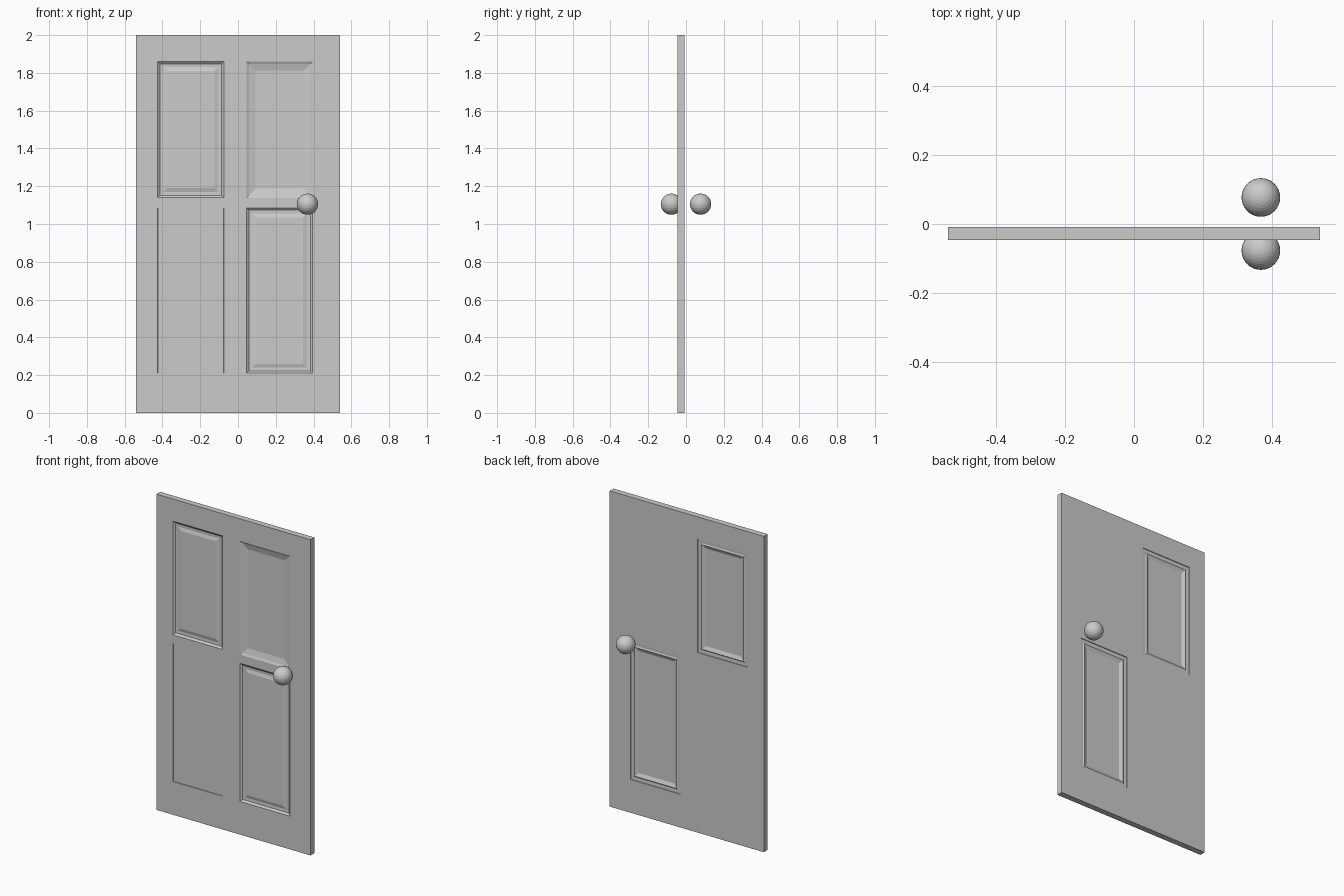
import bpy, bmesh

if "Cube" in bpy.data.objects:
    bpy.data.objects.remove(bpy.data.objects["Cube"])

XS = [-0.54, -0.425, -0.075, 0.045, 0.395, 0.54]
ZS = [0, 0.21, 1.085, 1.14, 1.86, 2.0]
FRONT, BACK = -0.046, -0.008

# Panel profiles: successive (inset width, depth change) steps
RAISED = [(0.012, -0.010), (0.018, -0.001), (0.020, 0.006)]
SLOPED = [(0.012, -0.006), (0.035, -0.009)]
FLAT = [(0.001, -0.004)]
REAR = [(0.001, -0.004), (0.020, -0.001), (0.008, 0.004), (0.022, -0.010)]

# Door slab: gridded front and back joined by a rim
bm = bmesh.new()
n, m = len(XS), len(ZS)
f = {(i, j): bm.verts.new((XS[i], FRONT, ZS[j])) for i in range(n) for j in range(m)}
b = {(i, j): bm.verts.new((XS[i], BACK, ZS[j])) for i in range(n) for j in range(m)}
cells = {}
for i in range(n - 1):
    for j in range(m - 1):
        loop = [(i, j), (i + 1, j), (i + 1, j + 1), (i, j + 1)]
        cells["front", i, j] = bm.faces.new([f[k] for k in loop])
        cells["back", i, j] = bm.faces.new([b[k] for k in reversed(loop)])
rim = [(i, 0) for i in range(n - 1)] + [(n - 1, j) for j in range(m - 1)]
rim += [(i, m - 1) for i in range(n - 1, 0, -1)] + [(0, j) for j in range(m - 1, 0, -1)]
for p, q in zip(rim, rim[1:] + rim[:1]):
    bm.faces.new([f[q], f[p], b[p], b[q]])
bm.normal_update()

# Moulded panels: two run through to the back, two are front only
panels = [("front", 1, 3, RAISED), ("front", 3, 1, RAISED),
          ("front", 3, 3, SLOPED), ("front", 1, 1, FLAT),
          ("back", 1, 3, REAR), ("back", 3, 1, REAR)]
for side, i, j, profile in panels:
    face = cells[side, i, j]
    for width, depth in profile:
        bmesh.ops.inset_individual(bm, faces=[face], thickness=width,
                                   depth=depth, use_even_offset=True)
        bm.normal_update()
mesh = bpy.data.meshes.new("door_slab")
bm.to_mesh(mesh)
bm.free()
bpy.context.collection.objects.link(bpy.data.objects.new("door_slab", mesh))

# Round knobs on both sides
for name, y in (("front_knob", -0.077), ("back_knob", 0.077)):
    bpy.ops.mesh.primitive_uv_sphere_add(segments=32, ring_count=16, radius=0.056,
                                         location=(0.368, y, 1.105))
    bpy.context.object.name = name
